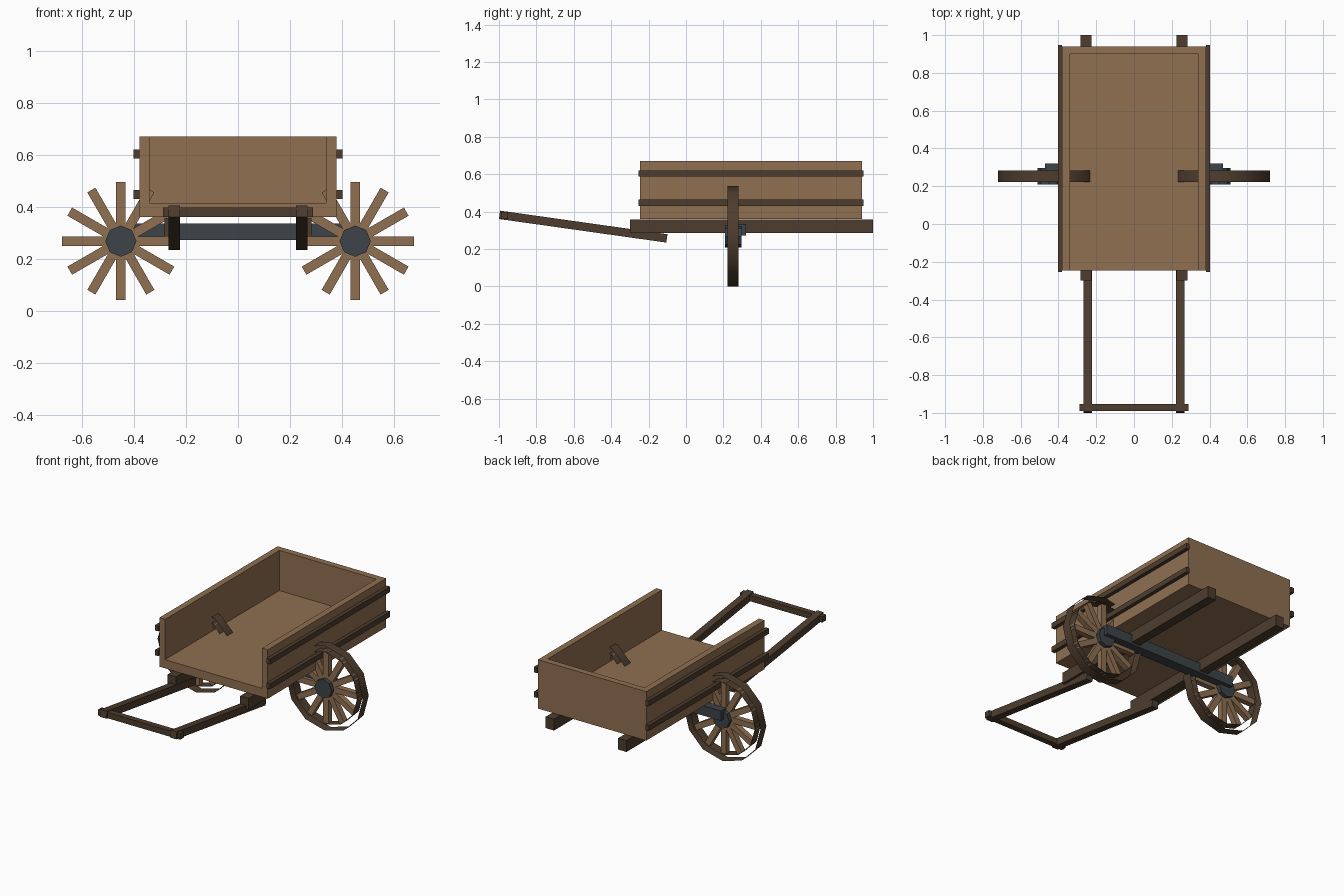
import bpy, bmesh
from math import pi
from mathutils import Matrix, Vector

cube = bpy.data.objects.get("Cube")
if cube:
    bpy.data.objects.remove(cube, do_unlink=True)


def material(name, r, g, b):
    m = bpy.data.materials.new(name)
    m.use_nodes = True
    m.diffuse_color = (r, g, b, 1)
    m.node_tree.nodes["Principled BSDF"].inputs["Base Color"].default_value = (r, g, b, 1)
    return m


tan = material("tan wood", 0.275, 0.162, 0.083)
dark = material("dark wood", 0.075, 0.046, 0.027)
iron = material("slate iron", 0.046, 0.056, 0.066)


def finish(name, bm, mat):
    mesh = bpy.data.meshes.new(name)
    bm.to_mesh(mesh)
    bm.free()
    mesh.materials.append(mat)
    ob = bpy.data.objects.new(name, mesh)
    bpy.context.scene.collection.objects.link(ob)
    return ob


def add_box(bm, size, matrix):
    bmesh.ops.create_cube(bm, size=1, matrix=matrix @ Matrix.Diagonal((*size, 1)))


def box(name, mat, xs, ys, zs):
    """Box between the given ranges on each axis."""
    spans = (xs, ys, zs)
    bm = bmesh.new()
    add_box(bm, [b - a for a, b in spans],
            Matrix.Translation([(a + b) / 2 for a, b in spans]))
    return finish(name, bm, mat)


def beam(name, mat, start, end, width):
    """Square beam between two points."""
    start, end = Vector(start), Vector(end)
    d = end - start
    bm = bmesh.new()
    add_box(bm, (width, d.length, width), Matrix.Translation((start + end) / 2)
            @ Matrix.Rotation(Vector((0, d.y, d.z)).angle((0, 1, 0)) * (-1 if d.z < 0 else 1), 4, 'X'))
    return finish(name, bm, mat)


def add_drum(bm, radius, depth, sides, matrix, caps):
    bmesh.ops.create_cone(bm, segments=sides, radius1=radius, radius2=radius,
                          depth=depth, cap_ends=caps, matrix=matrix)


# Cargo bed, open at the front
BED = (-0.245, 0.94)
box("floor", tan, (-0.34, 0.34), (BED[0], 0.90), (0.36, 0.415))
box("back_wall", tan, (-0.34, 0.34), (0.90, BED[1]), (0.36, 0.67))

# Axle
box("axle", iron, (-0.47, 0.47), (0.255, 0.32), (0.272, 0.335))

# Pulling bar
box("pull_bar", dark, (-0.288, 0.288), (-0.99, -0.953), (0.36, 0.397))

WHEEL_R = 0.268
for side, s in (("left", 1), ("right", -1)):
    def span(a, b):
        return tuple(sorted((s * a, s * b)))

    # Side wall with two outer slats
    box(side + "_wall", tan, span(0.34, 0.38), BED, (0.36, 0.67))
    for level, z in (("lower", 0.43), ("upper", 0.587)):
        box(f"{side}_{level}_slat", dark, span(0.38, 0.403), (-0.255, 0.948), (z, z + 0.034))

    # Underside rail and sloping handle
    box(side + "_rail", dark, span(0.225, 0.283), (-0.30, 1.0), (0.285, 0.357))
    beam(side + "_handle", dark, (s * 0.245, -0.997, 0.383), (s * 0.245, -0.102, 0.257), 0.045)

    # Wheel
    center = Matrix.Translation((s * 0.451, 0.252, WHEEL_R))
    lay = center @ Matrix.Rotation(pi / 2, 4, 'X')

    # Rim: outer and inner bands with open edges
    bm = bmesh.new()
    add_drum(bm, WHEEL_R, 0.06, 12, lay, False)
    outer = set(bm.faces)
    add_drum(bm, 0.23, 0.06, 12, lay, False)
    bmesh.ops.reverse_faces(bm, faces=[f for f in bm.faces if f not in outer])
    for f in bm.faces:
        f.smooth = True
    finish(side + "_rim", bm, dark)

    # Spokes, each bar crossing the full wheel
    bm = bmesh.new()
    for i in range(6):
        add_box(bm, (0.454, 0.036, 0.036), center @ Matrix.Rotation(i * pi / 6, 4, 'Y'))
    finish(side + "_spokes", bm, tan)

    # Hub
    bm = bmesh.new()
    add_drum(bm, 0.06, 0.088, 8, lay, True)
    finish(side + "_hub", bm, iron)
